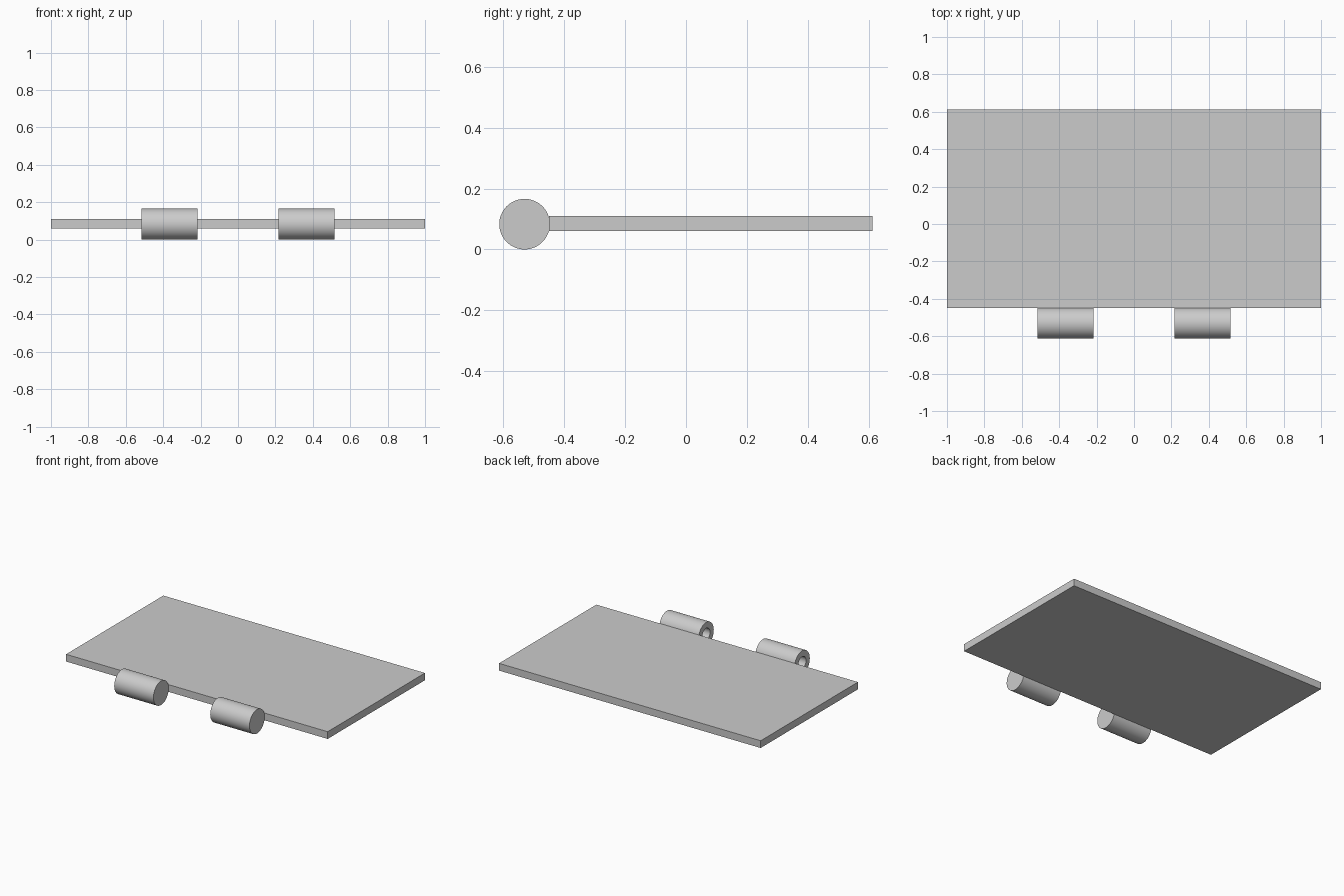
import bpy
import bmesh
import math
from mathutils import Matrix, Vector

cube = bpy.data.objects.get("Cube")
if cube:
    bpy.data.objects.remove(cube, do_unlink=True)

# Single grey finish
grey = bpy.data.materials.new("plain grey")
grey.use_nodes = True
colour = (0.6, 0.6, 0.6, 1)
grey.diffuse_color = colour
grey.node_tree.nodes["Principled BSDF"].inputs["Base Color"].default_value = colour


def add_object(name, bm):
    bmesh.ops.recalc_face_normals(bm, faces=bm.faces)
    mesh = bpy.data.meshes.new(name)
    bm.to_mesh(mesh)
    bm.free()
    mesh.materials.append(grey)
    obj = bpy.data.objects.new(name, mesh)
    bpy.context.collection.objects.link(obj)
    return obj


def hinge_barrel(name, x, length=0.3, radius=0.083, bore=0.042, depth=0.25):
    """Barrel along x with a blind bore opening towards -x."""
    left, right = x - length / 2, x + length / 2
    profile = [(left + depth, 0), (left + depth, bore), (left, bore),
               (left, radius), (right, radius), (right, 0)]
    bm = bmesh.new()
    verts = [bm.verts.new((px, 0, r)) for px, r in profile]
    edges = [bm.edges.new(pair) for pair in zip(verts, verts[1:])]
    bmesh.ops.spin(bm, geom=verts + edges, cent=(0, 0, 0), axis=(1, 0, 0),
                   angle=math.tau, steps=64)
    bmesh.ops.remove_doubles(bm, verts=bm.verts, dist=0.0001)
    bmesh.ops.translate(bm, verts=bm.verts, vec=(0, -0.53, radius))
    obj = add_object(name, bm)
    bpy.ops.object.select_all(action="DESELECT")
    obj.select_set(True)
    bpy.context.view_layer.objects.active = obj
    bpy.ops.object.shade_smooth_by_angle(angle=math.radians(30))


# Flat door panel
panel = bmesh.new()
bmesh.ops.create_cube(panel, size=1, matrix=Matrix.LocRotScale(
    Vector((0, 0.082, 0.085)), None, Vector((2, 1.062, 0.05))))
add_object("door_panel", panel)

# Pair of hinge barrels along the front edge
hinge_barrel("hinge_barrel_right", -0.367)
hinge_barrel("hinge_barrel_left", 0.367)
